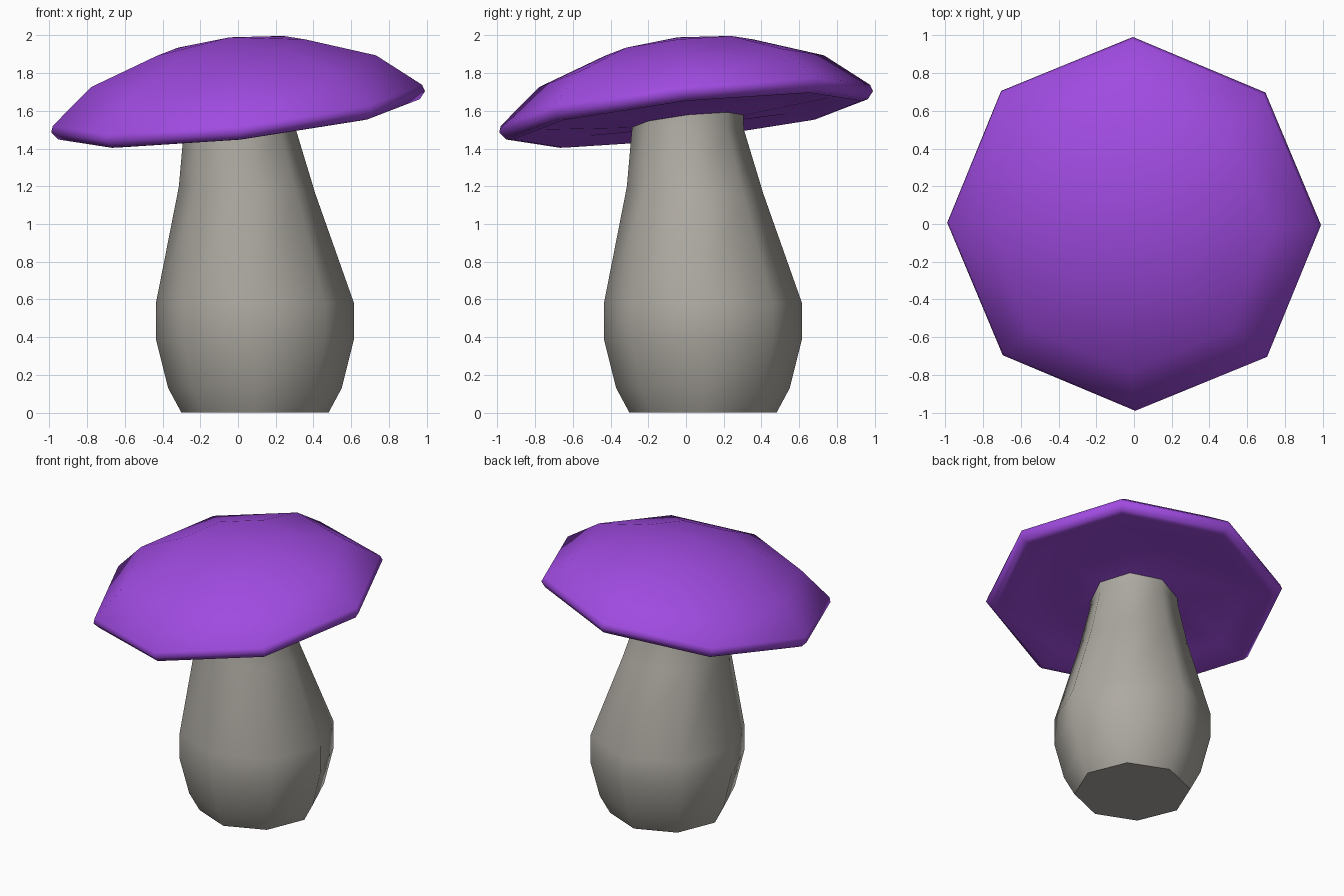
import bpy, bmesh, math
from mathutils import Vector

if "Cube" in bpy.data.objects:
    bpy.data.objects.remove(bpy.data.objects["Cube"])

SIDES = 8


def loft(name, rings, color, angle, pole=None):
    """Skin 8-sided rings (centre, radius, axis); close the start, end in a pole or a face."""
    bm = bmesh.new()
    loops = []
    for centre, radius, axis in rings:
        turn = Vector((0, 0, 1)).rotation_difference(Vector(axis))
        loop = []
        for k in range(SIDES):
            a = 2 * math.pi * k / SIDES
            p = turn @ Vector((radius * math.cos(a), radius * math.sin(a), 0))
            loop.append(bm.verts.new(Vector(centre) + p))
        loops.append(loop)
    for low, high in zip(loops, loops[1:]):
        for k in range(SIDES):
            j = (k + 1) % SIDES
            bm.faces.new((low[k], low[j], high[j], high[k]))
    bm.faces.new(loops[0][::-1])
    if pole is None:
        bm.faces.new(loops[-1])
    else:
        tip = bm.verts.new(pole)
        for k in range(SIDES):
            bm.faces.new((loops[-1][k], loops[-1][(k + 1) % SIDES], tip))
    bmesh.ops.recalc_face_normals(bm, faces=bm.faces)
    mesh = bpy.data.meshes.new(name)
    bm.to_mesh(mesh)
    bm.free()
    obj = bpy.data.objects.new(name, mesh)
    bpy.context.collection.objects.link(obj)
    mat = bpy.data.materials.new(name + "_color")
    mat.diffuse_color = color
    mat.use_nodes = True
    mat.node_tree.nodes["Principled BSDF"].inputs["Base Color"].default_value = mat.diffuse_color
    mesh.materials.append(mat)
    bpy.ops.object.select_all(action='DESELECT')
    bpy.context.view_layer.objects.active = obj
    obj.select_set(True)
    bpy.ops.object.shade_smooth_by_angle(angle=math.radians(angle))
    return obj


# Stem: bulbous base leaning gently towards the front left
# (height, centre offset in x and y, radius, lean of the ring)
stem_profile = [(0, .09, .39, 0), (.13, .09, .46, 0), (.39, .09, .525, 0),
                (.58, .09, .525, 0), (1.18, .048, .362, .05),
                (1.5, .01, .297, 0), (1.6, .01, .293, -.1)]
loft("stem", [((c, c, z), r, (lean, lean, 1)) for z, c, r, lean in stem_profile],
     (.42, .40, .36, 1), 50)

# Cap: tilted dome with a rounded rim and shallow hollow underside
axis = Vector((-.112, -.112, 1)).normalized()
base = Vector((.005, .005, 1.555))
cap_profile = [(.24, -.01), (.32, -.01), (.76, .03), (.93, -.005), (.965, 0),
               (.997, .04), (.985, .075), (.76, .258), (.395, .385)]
loft("cap", [(base + axis * d, r, axis) for r, d in cap_profile],
     (.35, .07, .75, 1), 65, pole=base + axis * .44)
